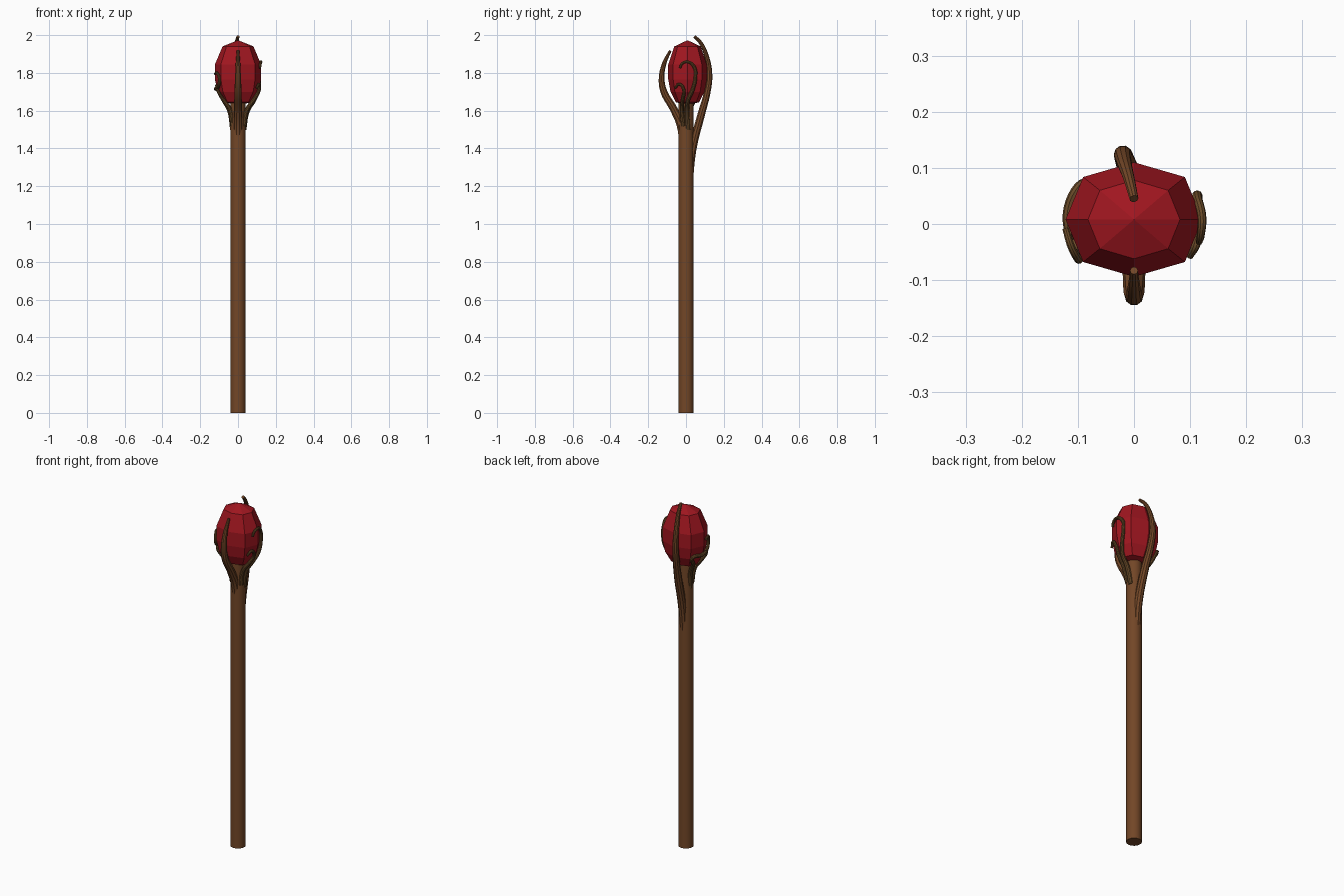
import bpy, bmesh
from math import sin, cos, tau


def material(name, rgb):
    m = bpy.data.materials.new(name)
    m.diffuse_color = (*rgb, 1)
    return m


WOOD = material("wood", (0.17, 0.062, 0.02))
VINE = material("vine", (0.14, 0.068, 0.021))
RED = material("gem_red", (0.35, 0.008, 0.014))


def tendril(name, pts, mat):
    """Tapered tube through (x, y, z, radius) points."""
    cu = bpy.data.curves.new(name, 'CURVE')
    cu.dimensions = '3D'
    cu.bevel_depth = 1.0
    cu.bevel_resolution = 3
    cu.resolution_u = 6
    cu.use_fill_caps = True
    sp = cu.splines.new('BEZIER')
    sp.bezier_points.add(len(pts) - 1)
    for bp, (x, y, z, r) in zip(sp.bezier_points, pts):
        bp.co = (x, y, z)
        bp.radius = r
        bp.handle_left_type = bp.handle_right_type = 'AUTO'
    ob = bpy.data.objects.new(name, cu)
    bpy.context.collection.objects.link(ob)
    cu.materials.append(mat)
    bpy.ops.object.select_all(action='DESELECT')
    ob.select_set(True)
    bpy.context.view_layer.objects.active = ob
    bpy.ops.object.convert(target='MESH')
    bpy.ops.object.shade_smooth_by_angle()


# Shaft
bpy.ops.mesh.primitive_cylinder_add(vertices=24, radius=0.04, depth=1.65, location=(0, 0, 0.825))
shaft = bpy.context.object
shaft.name = "shaft"
shaft.data.materials.append(WOOD)
bpy.ops.object.shade_smooth_by_angle()

# Faceted gem: eight-sided rings closed by shallow points
CY = 0.008
bm = bmesh.new()
rings = []
for z, rx, ry in [(1.645, 0.075, 0.062), (1.70, 0.108, 0.09), (1.765, 0.122, 0.102),
                  (1.845, 0.122, 0.102), (1.94, 0.082, 0.07)]:
    ring = []
    for i in range(8):
        a = tau * i / 8
        k = 1.05 if i % 2 else 1
        ring.append(bm.verts.new((rx * k * cos(a), CY + ry * k * sin(a), z)))
    rings.append(ring)
for lo, hi in zip(rings, rings[1:]):
    for i in range(8):
        j = (i + 1) % 8
        bm.faces.new((lo[i], lo[j], hi[j], hi[i]))
top = bm.verts.new((0, CY, 1.973))
low = bm.verts.new((0, CY, 1.63))
for i in range(8):
    j = (i + 1) % 8
    bm.faces.new((rings[-1][i], rings[-1][j], top))
    bm.faces.new((rings[0][j], rings[0][i], low))
bmesh.ops.recalc_face_normals(bm, faces=bm.faces)
me = bpy.data.meshes.new("gem")
bm.to_mesh(me)
bm.free()
me.materials.append(RED)
bpy.context.collection.objects.link(bpy.data.objects.new("gem", me))

# Large claws in front and behind
tendril("front_claw", [
    (0, -0.012, 1.38, 0.024), (0, -0.026, 1.52, 0.024), (0, -0.066, 1.61, 0.021),
    (0, -0.117, 1.70, 0.019), (0, -0.129, 1.77, 0.016), (0, -0.115, 1.85, 0.012),
    (0, -0.083, 1.918, 0.007)], WOOD)
tendril("back_claw", [
    (0, 0.015, 1.22, 0.022), (0, 0.035, 1.40, 0.022), (-0.005, 0.078, 1.57, 0.021),
    (-0.016, 0.113, 1.70, 0.018), (-0.020, 0.124, 1.79, 0.016),
    (-0.017, 0.108, 1.89, 0.013), (-0.008, 0.077, 1.96, 0.010),
    (0, 0.045, 1.993, 0.008)], WOOD)

# Thin curling vines on both sides of the gem
tendril("right_curl", [
    (0.030, 0.012, 1.50, 0.014), (0.050, 0.005, 1.60, 0.013), (0.088, 0.012, 1.66, 0.011),
    (0.108, 0.035, 1.71, 0.010), (0.113, 0.050, 1.78, 0.009), (0.113, 0.044, 1.83, 0.009),
    (0.121, 0.010, 1.858, 0.008), (0.119, -0.020, 1.85, 0.007),
    (0.116, -0.032, 1.825, 0.006)], VINE)
tendril("right_sprout", [
    (0.030, -0.015, 1.52, 0.013), (0.050, -0.022, 1.61, 0.011), (0.085, -0.018, 1.66, 0.010),
    (0.112, -0.012, 1.71, 0.009), (0.111, -0.035, 1.74, 0.008),
    (0.099, -0.058, 1.72, 0.006)], VINE)
tendril("left_curl", [
    (-0.028, 0.005, 1.50, 0.014), (-0.045, 0.020, 1.60, 0.013), (-0.078, 0.045, 1.66, 0.011),
    (-0.092, 0.070, 1.71, 0.010), (-0.117, 0.020, 1.715, 0.010),
    (-0.103, -0.050, 1.73, 0.009), (-0.099, -0.062, 1.77, 0.008),
    (-0.112, -0.040, 1.80, 0.007), (-0.122, -0.008, 1.795, 0.006)], VINE)
tendril("left_sprout", [
    (-0.028, -0.012, 1.52, 0.013), (-0.045, -0.020, 1.61, 0.011),
    (-0.080, -0.028, 1.66, 0.010), (-0.104, -0.038, 1.70, 0.008),
    (-0.116, -0.015, 1.735, 0.006)], VINE)
